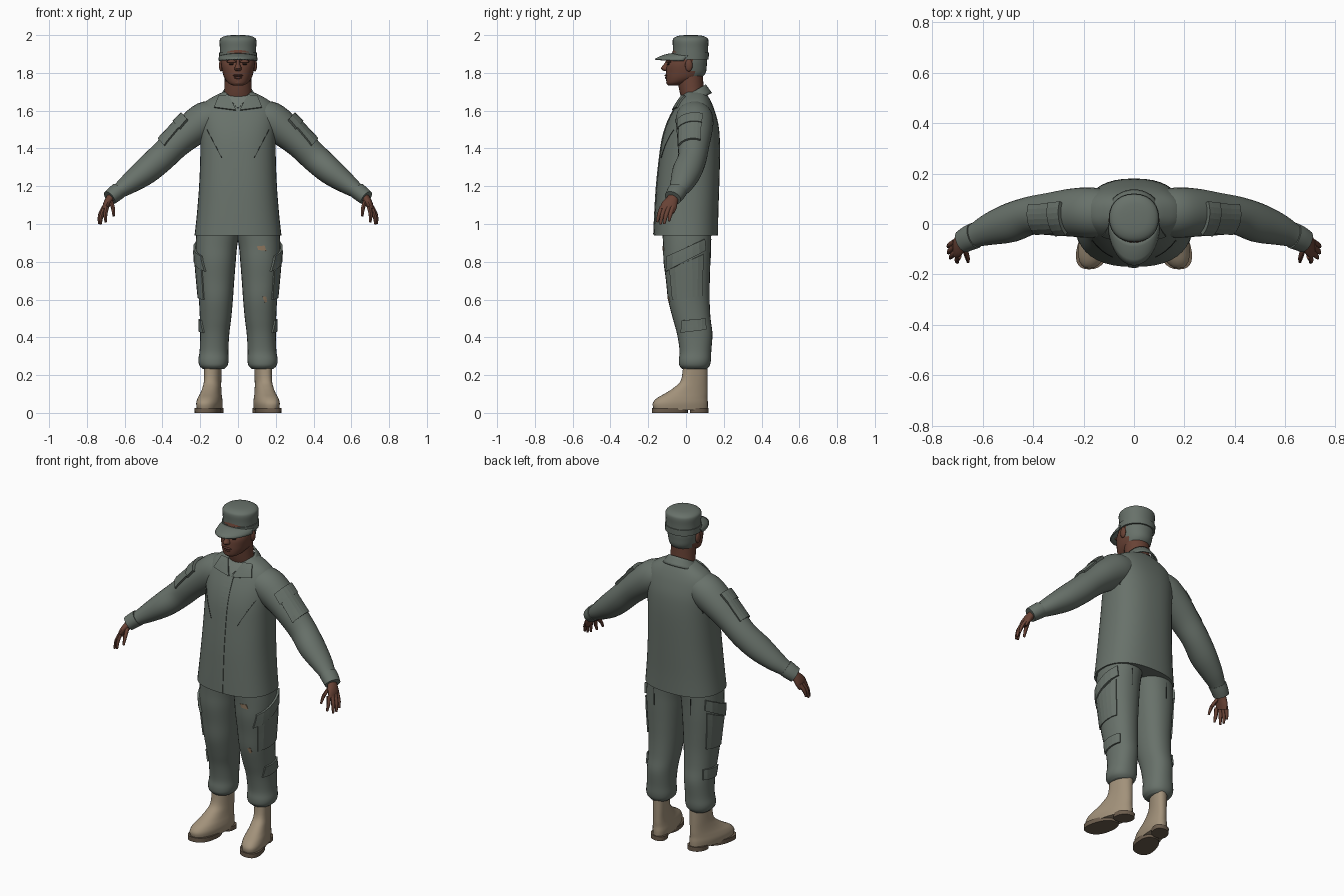
import bpy, bmesh, math
from mathutils import Vector
from mathutils.bvhtree import BVHTree

if "Cube" in bpy.data.objects:
    bpy.data.objects.remove(bpy.data.objects["Cube"])


def material(name, rgb):
    m = bpy.data.materials.new(name)
    m.diffuse_color = (*rgb, 1)
    m.use_nodes = True
    m.node_tree.nodes["Principled BSDF"].inputs["Base Color"].default_value = m.diffuse_color
    return m


UNIFORM = material("uniform_grey_green", (0.138, 0.166, 0.144))
SHIRT = material("undershirt_green", (0.165, 0.195, 0.17))
SEAM = material("seam_dark", (0.03, 0.036, 0.032))
SKIN = material("skin_brown", (0.14, 0.055, 0.036))
LIP = material("lip_brown", (0.09, 0.033, 0.025))
EYE = material("eye_dark", (0.02, 0.012, 0.01))
BOOT = material("boot_tan", (0.36, 0.285, 0.195))
SOLE = material("sole_brown", (0.15, 0.11, 0.075))
PATCH = material("patch_tan", (0.27, 0.185, 0.115))


def finish(name, bm, mats, mirror=False, rule=None, solid=0, smooth=True):
    """Turn a bmesh into an object, with optional thickness and mirrored twin."""
    bmesh.ops.recalc_face_normals(bm, faces=bm.faces[:])
    if rule:
        for f in bm.faces:
            f.material_index = rule(f.calc_center_median())
    me = bpy.data.meshes.new(name)
    bm.to_mesh(me)
    bm.free()
    for m in mats:
        me.materials.append(m)
    for p in me.polygons:
        p.use_smooth = smooth
    if smooth:
        me.set_sharp_from_angle(angle=math.radians(45))
    ob = bpy.data.objects.new(name, me)
    bpy.context.collection.objects.link(ob)
    if solid:
        s = ob.modifiers.new("thickness", 'SOLIDIFY')
        s.thickness, s.offset = solid, 0
    if mirror:
        ob.modifiers.new("mirror", 'MIRROR').use_mirror_merge = False
    return ob


def spline(keys, steps):
    """Catmull-Rom through the key tuples."""
    out = []
    for i in range(len(keys) - 1):
        q = [Vector(keys[min(max(i + k, 0), len(keys) - 1)]) for k in (-1, 0, 1, 2)]
        for s in range(steps):
            t = s / steps
            out.append(0.5 * (2 * q[1] + (q[2] - q[0]) * t
                              + (2 * q[0] - 5 * q[1] + 4 * q[2] - q[3]) * t * t
                              + (3 * q[1] - q[0] - 3 * q[2] + q[3]) * t ** 3))
    return out + [Vector(keys[-1])]


def loft(name, keys, mat, n=28, steps=4, power=2.0, tilt=False, warp=None, **kw):
    """Skin (x, y, z, radius_u, radius_v) rings; tilt sets rings square to the path."""
    rows = spline(keys, steps)
    pos = [Vector(r[:3]) for r in rows]
    bm = bmesh.new()
    rings = []
    for i, r in enumerate(rows):
        u, v = Vector((1, 0, 0)), Vector((0, 1, 0))
        if tilt:
            t = (pos[min(i + 1, len(pos) - 1)] - pos[max(i - 1, 0)]).normalized()
            v = (v - t * v.dot(t)).normalized()
            u = v.cross(t)
        ring = []
        for k in range(n):
            c, s = math.cos(2 * math.pi * k / n), math.sin(2 * math.pi * k / n)
            e = 2 / power
            p = pos[i] + u * r[3] * math.copysign(abs(c) ** e, c) \
                + v * r[4] * math.copysign(abs(s) ** e, s)
            ring.append(bm.verts.new(warp(p) if warp else p))
        rings.append(ring)
    for a, b in zip(rings, rings[1:]):
        for k in range(n):
            bm.faces.new((a[k], a[(k + 1) % n], b[(k + 1) % n], b[k]))
    bm.faces.new(rings[0])
    bm.faces.new(rings[-1])
    return finish(name, bm, mat if isinstance(mat, list) else [mat], **kw)


def sheet(name, point, nu, nv, mat, solid, **kw):
    """Thickened grid from a point(u, v) function."""
    bm = bmesh.new()
    g = [[bm.verts.new(point(i / nu, j / nv)) for j in range(nv + 1)] for i in range(nu + 1)]
    for i in range(nu):
        for j in range(nv):
            bm.faces.new((g[i][j], g[i + 1][j], g[i + 1][j + 1], g[i][j + 1]))
    return finish(name, bm, [mat], solid=solid, **kw)


def plate(name, target, corners, d, mat, t=0.004, nu=6, nv=6, mirror=True):
    """Four-cornered plate laid on the target surface along direction d."""
    me = target.data
    tree = BVHTree.FromPolygons([v.co for v in me.vertices], [p.vertices[:] for p in me.polygons])
    c, d = [Vector(p) for p in corners], Vector(d).normalized()

    def point(u, v):
        p = c[0].lerp(c[1], u).lerp(c[3].lerp(c[2], u), v)
        hit = tree.ray_cast(p - d, d)[0]
        return hit if hit else tree.find_nearest(p)[0]
    return sheet(name, point, nu, nv, mat, 2 * t, mirror=mirror, smooth=False)


def ball(name, loc, scale, mat, mirror=False):
    bm = bmesh.new()
    bmesh.ops.create_uvsphere(bm, u_segments=14, v_segments=8, radius=1)
    for v in bm.verts:
        v.co = Vector(a * s + o for a, s, o in zip(v.co, scale, loc))
    return finish(name, bm, [mat], mirror=mirror)


# Jacket body
jacket = loft("jacket_body", [
    (0, 0, .94, .23, .17), (0, .003, 1.05, .218, .168), (0, .01, 1.2, .206, .166),
    (0, .02, 1.35, .2, .16), (0, .027, 1.45, .2, .152), (0, .035, 1.53, .203, .136),
    (0, .042, 1.6, .2, .11), (0, .046, 1.645, .175, .088), (0, .048, 1.68, .12, .067),
    (0, .045, 1.7, .075, .055)], UNIFORM, n=40, power=2.4)

# Sleeves and cuffs
sleeve = loft("sleeve", [
    (.10, .04, 1.575, .08, .09), (.17, .045, 1.55, .098, .1), (.25, .045, 1.495, .09, .095),
    (.33, .04, 1.425, .079, .085), (.41, .033, 1.348, .076, .076), (.49, .005, 1.278, .071, .078),
    (.57, -.02, 1.218, .056, .064), (.63, -.045, 1.175, .041, .048),
    (.67, -.065, 1.146, .036, .042)], UNIFORM, tilt=True, mirror=True)
loft("cuff", [(.632, -.046, 1.176, .045, .052), (.655, -.056, 1.158, .044, .05),
              (.68, -.07, 1.138, .041, .046)], UNIFORM, tilt=True, mirror=True)
plate("sleeve_pocket", sleeve, [(.30, -.03, 1.57), (.42, -.035, 1.45), (.42, .075, 1.45), (.30, .08, 1.57)],
      (-.656, 0, -.755), UNIFORM, t=.011)
plate("sleeve_pocket_flap", sleeve, [(.29, -.034, 1.58), (.335, -.037, 1.535), (.335, .08, 1.535),
                                     (.29, .085, 1.58)], (-.656, 0, -.755), UNIFORM, t=.016)

# Hands
loft("palm", [(.655, -.058, 1.16, .026, .03), (.68, -.072, 1.13, .022, .032),
              (.697, -.088, 1.1, .019, .042), (.708, -.1, 1.07, .013, .04)],
     SKIN, n=16, tilt=True, mirror=True)
for label, a, b, c in (
        ("index_finger", (.694, -.127, 1.09), (.702, -.142, 1.05), (.7, -.152, 1.01)),
        ("middle_finger", (.705, -.11, 1.09), (.722, -.126, 1.045), (.728, -.135, .998)),
        ("ring_finger", (.711, -.09, 1.09), (.73, -.106, 1.045), (.736, -.115, 1.0)),
        ("little_finger", (.71, -.07, 1.09), (.73, -.083, 1.05), (.737, -.09, 1.015)),
        ("thumb", (.675, -.085, 1.125), (.662, -.128, 1.085), (.658, -.15, 1.042))):
    loft(label, [(*a, .011, .012), (*b, .0105, .011), (*c, .006, .006)], SKIN, n=8, steps=3,
         tilt=True, mirror=True)

# Jacket front: undershirt, lapels, placket, pocket seams
FRONT, BACK, SIDE = (0, 1, 0), (0, -1, 0), (-1, 0, 0)
plate("undershirt", jacket, [(-.055, 0, 1.675), (.055, 0, 1.675), (.006, 0, 1.615), (-.006, 0, 1.615)],
      FRONT, SHIRT, t=.003, mirror=False)
plate("lapel", jacket, [(.05, 0, 1.68), (.1, 0, 1.675), (.125, 0, 1.615), (.01, 0, 1.6)],
      FRONT, UNIFORM, t=.009)
plate("placket", jacket, [(-.03, 0, 1.6), (.018, 0, 1.6), (.018, 0, .945), (-.022, 0, .945)],
      FRONT, UNIFORM, t=.004, nv=24, mirror=False)
plate("chest_pocket_seam", jacket, [(.163, 0, 1.5), (.167, 0, 1.5), (.088, 0, 1.35), (.084, 0, 1.35)],
      FRONT, SEAM, t=.002, nu=1, nv=10)
plate("back_pleat_seam", jacket, [(.168, 0, 1.6), (.171, 0, 1.6), (.186, 0, 1.44), (.183, 0, 1.44)],
      BACK, SEAM, t=.002, nu=1, nv=10)


# Collar standing around the neck, open at the front
def collar(u, v):
    a = math.radians(28 + 304 * u)
    s, c = math.sin(a), math.cos(a)
    return Vector(((.076 + .032 * v) * s, .032 - (.07 + .032 * v) * c, 1.695 - .045 * v - .042 * c))


sheet("collar", collar, 32, 4, UNIFORM, .008)

# Trousers
leg = loft("trouser_leg", [
    (.105, .005, .96, .115, .13), (.115, .005, .88, .11, .126), (.118, .005, .8, .106, .124),
    (.118, .01, .7, .098, .116), (.117, .015, .6, .09, .11), (.119, .03, .5, .083, .1),
    (.123, .046, .42, .077, .094), (.127, .05, .33, .076, .084), (.13, .047, .28, .08, .085),
    (.13, .045, .25, .074, .08), (.13, .046, .232, .056, .064)], UNIFORM, power=2.2, mirror=True)
plate("thigh_pocket", leg, [(0, -.085, .76), (0, .09, .84), (0, .085, .62), (0, -.07, .6)],
      SIDE, UNIFORM, t=.007)
plate("thigh_pocket_flap", leg, [(0, -.095, .83), (0, .095, .92), (0, .1, .86), (0, -.1, .75)],
      SIDE, UNIFORM, t=.012)
plate("calf_pocket", leg, [(0, -.02, .49), (0, .1, .5), (0, .105, .44), (0, -.025, .425)],
      SIDE, UNIFORM, t=.009)
plate("back_pocket_seam", leg, [(.12, 0, .92), (.124, 0, .92), (.124, 0, .82), (.12, 0, .82)],
      BACK, SEAM, t=.002, nu=1)
plate("thigh_patch", leg, [(.1, 0, .882), (.14, 0, .886), (.15, 0, .858), (.108, 0, .862)],
      FRONT, PATCH, t=.003, mirror=False)
plate("knee_patch", leg, [(.13, 0, .615), (.148, 0, .617), (.154, 0, .59), (.142, 0, .583)],
      FRONT, PATCH, t=.003, mirror=False)


# Boots, turned slightly outward and wider at the toe
def toe_out(p):
    return Vector((.132 + p.x * (1 - .8 * p.y) + (.05 - p.y) * .2, p.y, p.z))


loft("boot", [(0, -.028, .016, .056, .143), (0, -.03, .05, .06, .146), (0, -.02, .078, .056, .134),
              (0, .003, .104, .05, .112), (0, .025, .133, .046, .09), (0, .044, .172, .044, .071),
              (0, .05, .25, .045, .065)], BOOT, power=2.3, warp=toe_out, mirror=True)
for label, cy, ry, rx in (("front_sole", -.085, .095, .06), ("heel", .07, .05, .052)):
    loft(label, [(0, cy, 0, rx, ry), (0, cy, .026, rx + .001, ry)], SOLE, steps=1, power=2.4,
         warp=toe_out, mirror=True)

# Neck and head, with the close-cropped back matching the cap
loft("neck", [(0, .045, 1.64, .08, .06), (0, .03, 1.7, .072, .064), (0, .02, 1.8, .07, .07)], SKIN)
loft("head", [(0, -.065, 1.733, .026, .028), (0, -.048, 1.745, .05, .054), (0, -.016, 1.77, .07, .09),
              (0, -.001, 1.8, .081, .105), (0, .004, 1.84, .089, .106), (0, .014, 1.875, .09, .098),
              (0, .022, 1.93, .085, .088)], [SKIN, UNIFORM], power=2.15,
     rule=lambda c: int(c.y > .038 and c.z > 1.768))
loft("nose", [(0, -.09, 1.87, .008, .012), (0, -.1, 1.845, .01, .018), (0, -.107, 1.823, .02, .026),
              (0, -.102, 1.81, .013, .015)], SKIN, n=12, steps=3)
ball("upper_lip", (0, -.1, 1.786), (.028, .015, .007), LIP)
ball("lower_lip", (0, -.096, 1.774), (.024, .015, .008), LIP)
ball("chin", (0, -.085, 1.75), (.028, .02, .016), SKIN)
ball("eye", (.034, -.091, 1.846), (.014, .009, .005), EYE, mirror=True)
ball("brow", (.034, -.09, 1.86), (.027, .014, .008), SKIN, mirror=True)
ball("ear", (.09, .015, 1.84), (.011, .02, .033), SKIN, mirror=True)

# Cap with a wider band and a curved peak
loft("cap_crown", [(0, .024, 1.88, .095, .092), (0, .024, 1.93, .096, .093), (0, .024, 1.968, .098, .095),
                   (0, .024, 1.985, .09, .088), (0, .024, 1.996, .065, .064), (0, .024, 2.0, .03, .03)],
     UNIFORM, power=2.15)
loft("cap_band", [(0, .024, 1.872, .099, .096), (0, .024, 1.908, .1, .097)], UNIFORM, steps=1, power=2.15)


def peak(u, v):
    a = math.radians(-82 + 164 * u)
    s, c = math.sin(a), math.cos(a)
    inner = Vector((.097 * s, .024 - .09 * c, 1.902 - .014 * s * s))
    outer = Vector((.102 * s, .012 - .175 * c, 1.872 - .008 * s * s))
    return inner.lerp(outer, v) + Vector((0, 0, .006 * math.sin(math.pi * v)))


sheet("cap_peak", peak, 20, 4, UNIFORM, .007)
